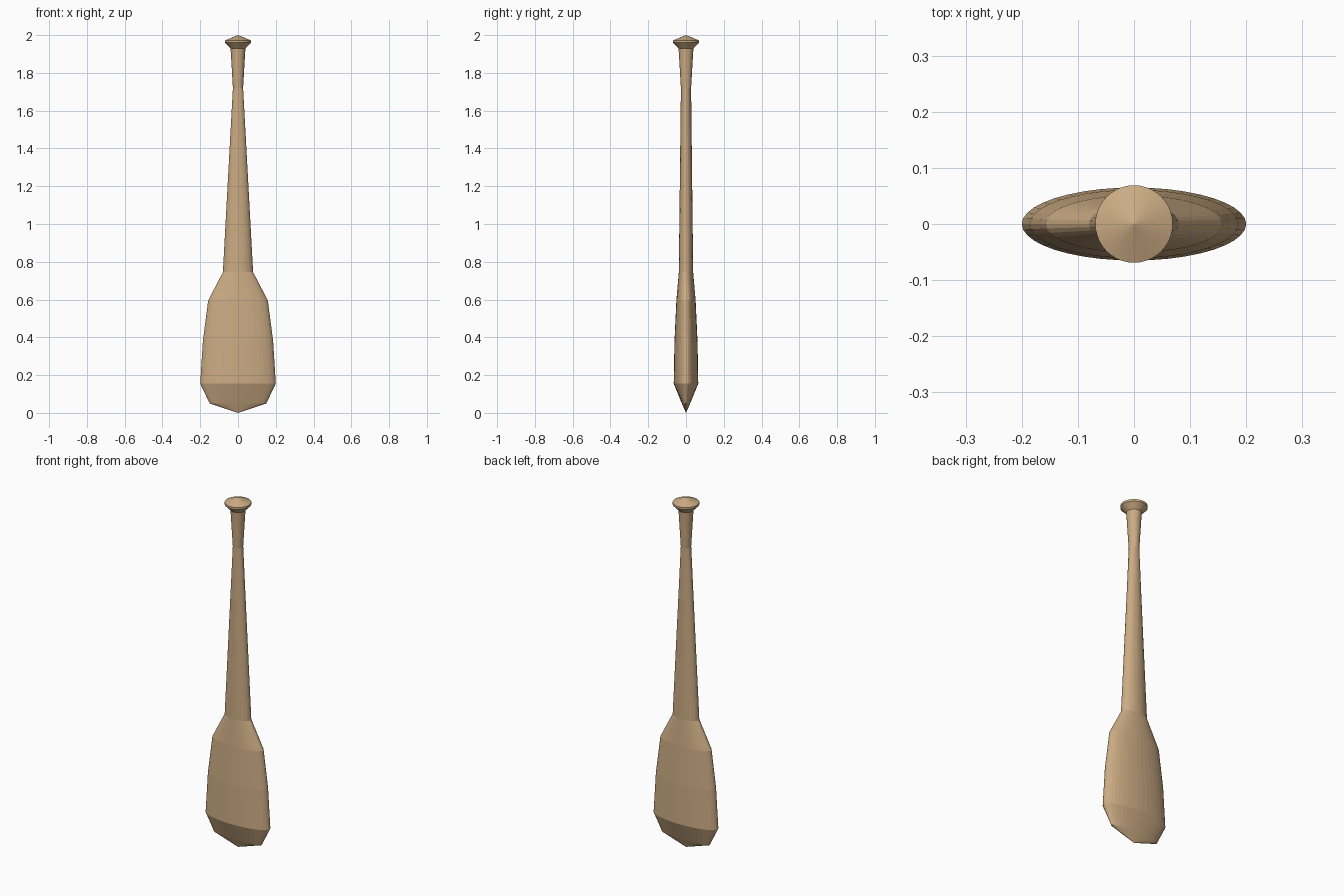
import bpy, bmesh
from math import cos, sin, tau

if "Cube" in bpy.data.objects:
    bpy.data.objects.remove(bpy.data.objects["Cube"])

SIDES = 40
wood = bpy.data.materials.new("wood")
wood.diffuse_color = (0.60, 0.41, 0.23, 1)
wood.use_nodes = True
wood.node_tree.nodes["Principled BSDF"].inputs["Base Color"].default_value = wood.diffuse_color


def loft(name, rings, bottom_z=None, top_z=None):
    """Skin elliptical rings (z, x radius, y radius); ends close in a point or a flat cap."""
    bm = bmesh.new()
    loops = [[bm.verts.new((rx * cos(tau * i / SIDES), ry * sin(tau * i / SIDES), z))
              for i in range(SIDES)] for z, rx, ry in rings]
    for a, b in zip(loops, loops[1:]):
        for i in range(SIDES):
            j = (i + 1) % SIDES
            bm.faces.new((a[i], a[j], b[j], b[i]))
    for loop, tip_z in ((loops[0], bottom_z), (loops[-1], top_z)):
        if tip_z is None:
            bm.faces.new(loop)
        else:
            tip = bm.verts.new((0, 0, tip_z))
            for i in range(SIDES):
                bm.faces.new((loop[i], loop[(i + 1) % SIDES], tip))
    bmesh.ops.recalc_face_normals(bm, faces=bm.faces[:])
    mesh = bpy.data.meshes.new(name)
    bm.to_mesh(mesh)
    bm.free()
    mesh.materials.append(wood)
    obj = bpy.data.objects.new(name, mesh)
    bpy.context.collection.objects.link(obj)
    return obj


# Flattened blade running into the round tapering handle, with a flared knob on top
loft("paddle", [
    (0.05, 0.15, 0.022),
    (0.155, 0.20, 0.065),
    (0.38, 0.186, 0.061),
    (0.595, 0.158, 0.051),
    (0.745, 0.08, 0.038),
    (1.72, 0.027, 0.027),
    (1.91, 0.038, 0.038),
    (1.93, 0.040, 0.040),
    (1.96, 0.069, 0.069),
    (1.972, 0.069, 0.069),
], bottom_z=0.0, top_z=2.0)
